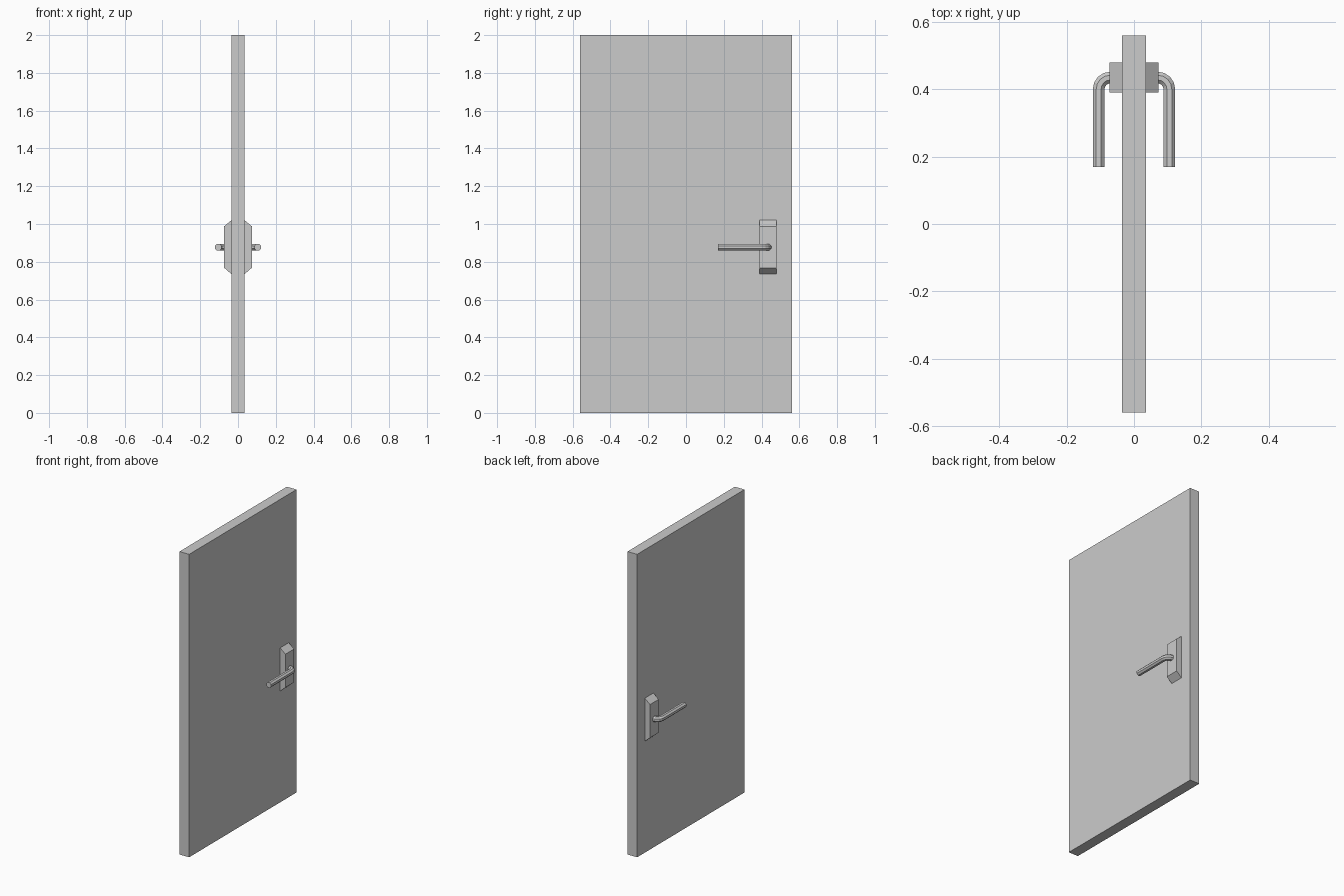
import bpy, bmesh, math
from mathutils import Vector

if "Cube" in bpy.data.objects:
    bpy.data.objects.remove(bpy.data.objects["Cube"])


def finish(name, bm, mirror=False):
    bmesh.ops.recalc_face_normals(bm, faces=bm.faces)
    me = bpy.data.meshes.new(name)
    bm.to_mesh(me)
    bm.free()
    ob = bpy.data.objects.new(name, me)
    bpy.context.collection.objects.link(ob)
    if mirror:
        mod = ob.modifiers.new("both_sides", 'MIRROR')
        mod.use_axis[0] = True
        mod.use_mirror_merge = False
    return ob


def loft(bm, rings):
    """Skin a list of closed rings and cap both ends."""
    loops = [[bm.verts.new(p) for p in ring] for ring in rings]
    n = len(loops[0])
    for a, b in zip(loops, loops[1:]):
        for i in range(n):
            j = (i + 1) % n
            bm.faces.new((a[i], a[j], b[j], b[i]))
    bm.faces.new(loops[0])
    bm.faces.new(loops[-1])


# Door panel
bm = bmesh.new()
bmesh.ops.create_cube(bm, size=1)
bmesh.ops.scale(bm, vec=(0.07, 1.12, 2), verts=bm.verts)
bmesh.ops.translate(bm, vec=(0, 0, 1), verts=bm.verts)
finish("door_panel", bm)

# Lock plates: sloped top and bottom, one on each side
profile = [(0.035, 0.735), (0.073, 0.768), (0.073, 0.988), (0.035, 1.02)]
bm = bmesh.new()
loft(bm, [[(x, y, z) for x, z in profile] for y in (0.39, 0.48)])
finish("lock_plates", bm, mirror=True)

# Lever handles: octagonal bar swept round a quarter bend
SIDES, APOTHEM, BEND, Z = 8, 0.0173, 0.035, 0.877
radius = APOTHEM / math.cos(math.pi / SIDES)
cx, cy = 0.07, 0.4
path = [(0.06, cy + BEND, 0)]
for k in range(5):
    a = math.pi / 2 * k / 4
    path.append((cx + BEND * math.sin(a), cy + BEND * math.cos(a), a))
path.append((cx + BEND, 0.17, math.pi / 2))

rings = []
for x, y, a in path:
    side = Vector((math.sin(a), math.cos(a), 0))
    ring = []
    for i in range(SIDES):
        t = 2 * math.pi * (i + 0.5) / SIDES
        ring.append(Vector((x, y, Z)) + side * radius * math.cos(t)
                    + Vector((0, 0, radius * math.sin(t))))
    rings.append(ring)
bm = bmesh.new()
loft(bm, rings)
finish("lever_handles", bm, mirror=True)
